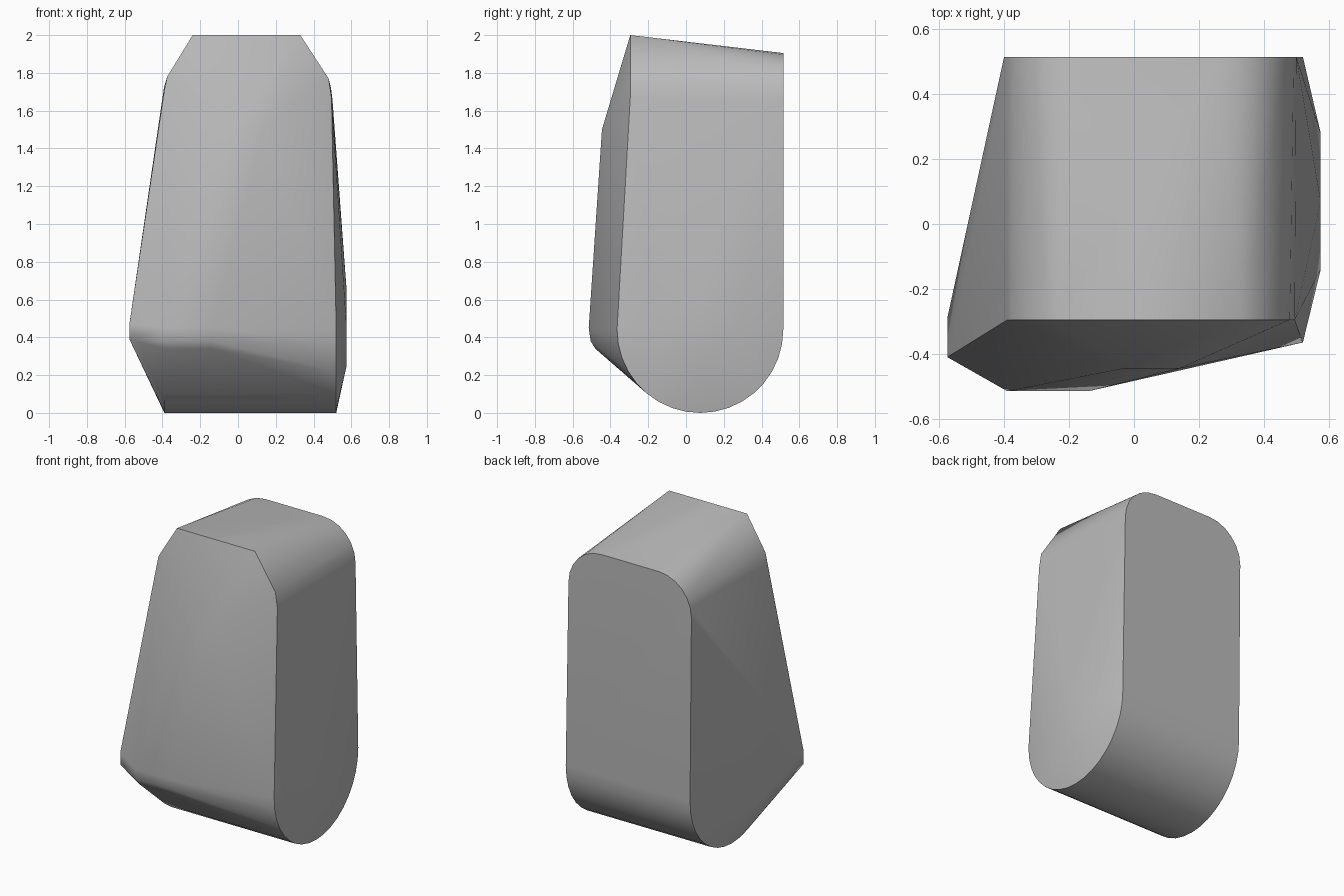
import bpy, bmesh, math

cube = bpy.data.objects.get("Cube")
if cube:
    bpy.data.objects.remove(cube, do_unlink=True)

mat = bpy.data.materials.new("mid_grey")
mat.use_nodes = True
grey = (0.5, 0.5, 0.5, 1)
mat.diffuse_color = grey
mat.node_tree.nodes["Principled BSDF"].inputs["Base Color"].default_value = grey


def trough(x, radius=0.44, steps=18):
    """Half circle that rounds the underside at one side."""
    return [(x, 0.075 - radius * math.cos(math.pi * i / steps),
             radius - radius * math.sin(math.pi * i / steps)) for i in range(steps + 1)]


def corner(sign, steps=6):
    """Rounded upper corner of the back face."""
    cx, cz, rx, rz = 0.05 + sign * 0.21, 1.66, 0.24, 0.245
    return [(cx + sign * rx * math.cos(math.pi / 2 * i / steps), 0.515,
             cz + rz * math.sin(math.pi / 2 * i / steps)) for i in range(steps + 1)]


# Rounded underside and back
points = trough(0.52) + trough(-0.39) + corner(1) + corner(-1)

# Chamfered top of the front
points += [(x, -0.295, z) for x, z in
           ((-0.24, 2), (0.33, 2), (-0.375, 1.78), (0.48, 1.77), (-0.39, 1.71), (0.495, 1.67))]

# Front bulge and its blunt lower lip
points += [(-0.03, -0.445, 1.5), (0.14, -0.445, 1.5)]
for y, z in ((-0.515, 0.45), (-0.505, 0.38), (-0.48, 0.34)):
    points += [(-0.39, y, z), (-0.14, y, z)]

# Flared right corner
points += [(-0.575, -0.41, 0.39), (-0.575, -0.41, 0.47), (-0.575, -0.29, 0.44)]

# Slight swelling of the left side
points += [(0.575, -0.14, 0.45), (0.575, 0.28, 0.45), (0.575, 0.07, 0.25), (0.575, 0.07, 0.65)]

# Wrap the guide points in one convex skin
bm = bmesh.new()
for p in points:
    bm.verts.new(p)
result = bmesh.ops.convex_hull(bm, input=bm.verts)
loose = [v for v in bm.verts if not v.link_faces]
bmesh.ops.delete(bm, geom=loose, context='VERTS')
bmesh.ops.recalc_face_normals(bm, faces=bm.faces)
mesh = bpy.data.meshes.new("rounded_block")
bm.to_mesh(mesh)
bm.free()
mesh.materials.append(mat)
block = bpy.data.objects.new("rounded_block", mesh)
bpy.context.collection.objects.link(block)

bpy.ops.object.select_all(action='DESELECT')
block.select_set(True)
bpy.context.view_layer.objects.active = block
bpy.ops.object.shade_smooth_by_angle(angle=math.radians(30))
